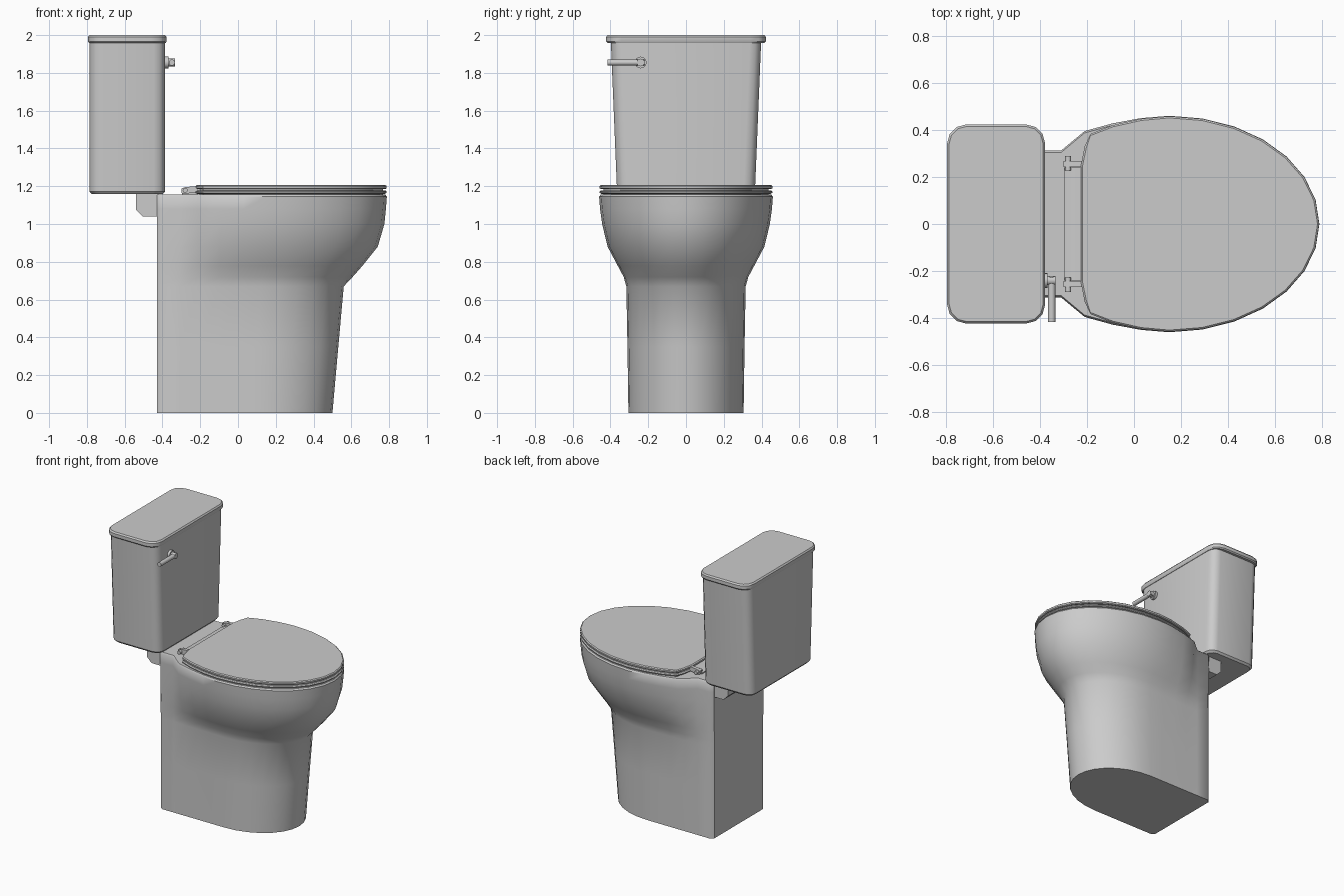
import bpy, bmesh, math
from mathutils import Matrix

if "Cube" in bpy.data.objects:
    bpy.data.objects.remove(bpy.data.objects["Cube"])


def finish(bm, name, angle=35):
    bmesh.ops.recalc_face_normals(bm, faces=bm.faces)
    me = bpy.data.meshes.new(name)
    bm.to_mesh(me)
    bm.free()
    ob = bpy.data.objects.new(name, me)
    bpy.context.collection.objects.link(ob)
    bpy.ops.object.select_all(action='DESELECT')
    ob.select_set(True)
    bpy.context.view_layer.objects.active = ob
    bpy.ops.object.shade_smooth_by_angle(angle=math.radians(angle))
    return ob


def loft(name, rings, angle=35):
    """Skin closed rings given as (z, [(x, y), ...]) and cap both ends."""
    bm = bmesh.new()
    vs = [[bm.verts.new((x, y, z)) for x, y in pts] for z, pts in rings]
    n = len(vs[0])
    for a, b in zip(vs, vs[1:]):
        for i in range(n):
            j = (i + 1) % n
            bm.faces.new((a[i], a[j], b[j], b[i]))
    bm.faces.new(vs[0][::-1])
    bm.faces.new(vs[-1])
    return finish(bm, name, angle)


def outline(cx, a, b, rear):
    """Half ellipse at the front joined to rear points, mirrored in y."""
    half = [(cx + a * math.cos(t), b * math.sin(t))
            for t in (math.pi / 2 * i / 7 for i in range(8))] + rear
    return half + [(x, -y) for x, y in reversed(half[1:])]


def rounded(cx, hx, hy, r, seg=3):
    pts = []
    for k, (sx, sy) in enumerate([(1, 1), (-1, 1), (-1, -1), (1, -1)]):
        for i in range(seg + 1):
            t = math.pi / 2 * (k + i / seg)
            pts.append((cx + sx * (hx - r) + r * math.cos(t), sy * (hy - r) + r * math.sin(t)))
    return pts


def cylinder(name, center, r, depth, axis, seg=16, r2=None):
    bm = bmesh.new()
    rot = Matrix.Rotation(math.pi / 2, 4, 'Y' if axis == 'X' else 'X')
    bmesh.ops.create_cone(bm, cap_ends=True, segments=seg, radius1=r,
                          radius2=r if r2 is None else r2, depth=depth,
                          matrix=Matrix.Translation(center) @ rot)
    return finish(bm, name)


def extrude_y(name, profile, y0, y1):
    """Extrude an (x, z) profile along y."""
    bm = bmesh.new()
    f = bm.faces.new([bm.verts.new((x, y0, z)) for x, z in profile])
    ext = bmesh.ops.extrude_face_region(bm, geom=[f])['geom']
    bmesh.ops.translate(bm, vec=(0, y1 - y0, 0),
                        verts=[e for e in ext if isinstance(e, bmesh.types.BMVert)])
    bm.faces.ensure_lookup_table()
    if f.is_valid and len([g for g in bm.faces]) < len(profile) + 2:
        bm.faces.new(list(f.verts)[::-1])
    return finish(bm, name)


# Bowl and pedestal in one skin
rim_rear = [(0.03, .45), (-.09, .428), (-.21, .395), (-.31, .312), (-.405, .312), (-.43, .29)]
base_rear = [(0.0, .305), (-.1, .305), (-.21, .305), (-.31, .305), (-.405, .305), (-.43, .283)]


def bowl_ring(z, front, cx, b, inset=0.0):
    w = (b - .305) / .155
    rear = [(q[0] + (p[0] - q[0]) * w, q[1] + (p[1] - q[1]) * w - inset)
            for p, q in zip(rim_rear, base_rear)]
    return z, outline(cx, front - cx - inset, b - inset, rear)


loft("bowl", [bowl_ring(*s) for s in [
    (0, .50, .10, .305), (.35, .531, .11, .31), (.67, .56, .12, .316),
    (.72, .607, .125, .33), (.78, .66, .13, .362), (.88, .74, .14, .415),
    (1.0, .775, .15, .444), (1.08, .783, .15, .455), (1.145, .788, .15, .46),
    (1.155, .788, .15, .46, .008)]], angle=42)


# Seat and lid slabs with softened edges
def slab_ring(d):
    rear = [(0.03, .447 - d), (-.09, .42 - d), (-.185, .383 - d),
            (-.21 + d, .33 - d), (-.225 + d, .25)]
    return outline(.15, .637 - d, .458 - d, rear)


def slab(name, z0, z1):
    loft(name, [(z0, slab_ring(.008)), (z0 + .005, slab_ring(.001)),
                (z1 - .006, slab_ring(0)), (z1, slab_ring(.007))])


loft("seat_gasket", [(1.15, slab_ring(.02)), (1.19, slab_ring(.02))])
slab("seat", 1.160, 1.178)
slab("seat_lid", 1.184, 1.207)

# Hinge strip and the two hinges
extrude_y("hinge_strip", [(-.297, 1.152), (-.215, 1.152), (-.215, 1.178),
                          (-.26, 1.178), (-.297, 1.163)], -.24, .24)
for side, s in (("left", 1), ("right", -1)):
    cylinder(f"hinge_pin_{side}", (-.28, s * .258, 1.178), .013, .06, 'Y', 12)
    extrude_y(f"hinge_arm_{side}", [(-.30, 1.165), (-.285, 1.158), (-.19, 1.175), (-.19, 1.2),
                                    (-.225, 1.2), (-.28, 1.195), (-.30, 1.188)],
              s * .242, s * .267)

# Support block joining the bowl to the tank
extrude_y("tank_support", [(-.54, 1.165), (-.54, 1.075), (-.505, 1.04),
                           (-.42, 1.04), (-.42, 1.165)], -.285, .285)

# Tank, tapering in width, and its overhanging lid
TX = -.586
loft("tank", [(1.158, rounded(TX, .188, .353, .055)), (1.172, rounded(TX, .2, .365, .06)),
              (1.97, rounded(TX, .2, .398, .06))])
loft("tank_lid", [(1.958, rounded(TX, .203, .415, .075)), (1.966, rounded(TX, .208, .423, .08)),
                  (1.99, rounded(TX, .208, .423, .08)), (2.0, rounded(TX, .2, .415, .075))])

# Flush handle
cylinder("handle_base", (-.379, -.24, 1.855), .031, .022, 'X')
cylinder("handle_pivot", (-.355, -.24, 1.855), .02, .042, 'X')
cylinder("handle_lever", (-.35, -.318, 1.855), .016, .195, 'Y')
